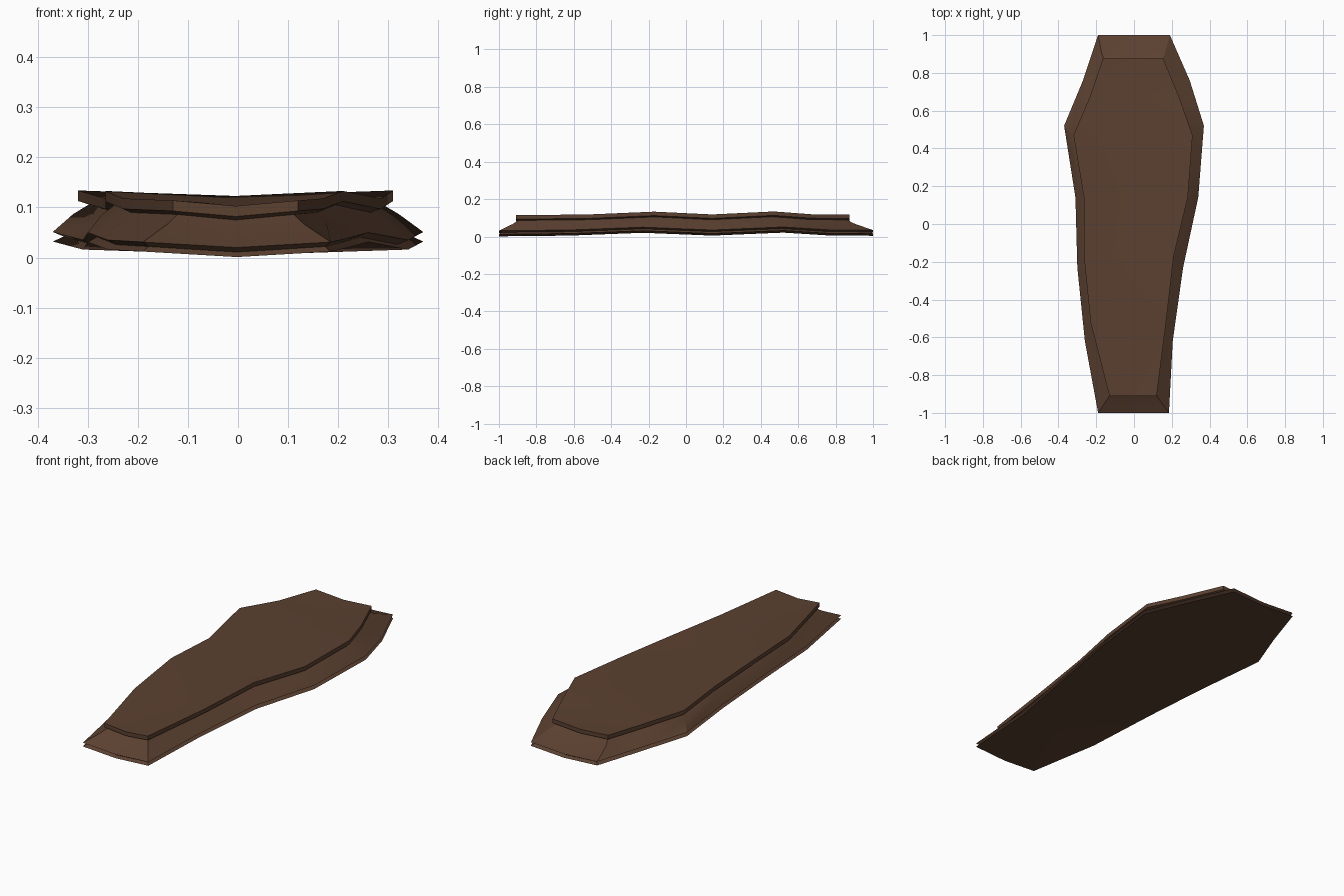
import bpy
import bmesh

cube = bpy.data.objects.get("Cube")
if cube:
    bpy.data.objects.remove(cube, do_unlink=True)

# Worn brown wood
wood = bpy.data.materials.new("dark brown wood")
wood.use_nodes = True
colour = (0.105, 0.052, 0.03, 1)
wood.diffuse_color = colour
bsdf = wood.node_tree.nodes["Principled BSDF"]
bsdf.inputs["Base Color"].default_value = colour
bsdf.inputs["Roughness"].default_value = 0.9

# Outline stations from foot to head: (y, left-hand x, right-hand x)
FLANGE = [(-1, -.19, .185), (-.62, -.26, .205), (-.23, -.30, .26), (.14, -.31, .34),
          (.52, -.37, .37), (.76, -.27, .295), (1, -.19, .19)]
PANEL = [(-.91, -.13, .12), (-.52, -.23, .17), (-.17, -.265, .21), (.14, -.265, .285),
         (.47, -.32, .31), (.67, -.235, .24), (.875, -.165, .155)]
WARP = [0, .004, .019, .004, .02, .005, .003]   # sagging of the old boards
DIP = .011                                      # hollow along the centre line

# Layers from the underside up: (blend flange to panel, x scale, y scale, z)
LAYERS = [(0, 1, 1, .012),        # lower lip
          (0, .94, .985, .022),   # groove
          (0, 1, 1, .031),        # upper lip
          (.82, 1, 1, .067),      # bevelled slope
          (1, .93, .985, .086),   # neck
          (1, 1, 1, .093),        # panel underside edge
          (1, 1, 1, .114)]        # panel top edge


def make_layer(bm, blend, sx, sy, z):
    rows = []
    for a, b, w in zip(FLANGE, PANEL, WARP):
        y, left, right = (p + (q - p) * blend for p, q in zip(a, b))
        rows.append([(left * sx, y * sy, z + w),
                     ((left + right) / 2 * sx, y * sy, z + w - DIP),
                     (right * sx, y * sy, z + w)])
    return [[bm.verts.new(p) for p in row] for row in rows]


def loop(rows):
    return ([r[0] for r in reversed(rows)] + [rows[0][1]]
            + [r[2] for r in rows] + [rows[-1][1]])


def cap(bm, rows):
    for r, s in zip(rows, rows[1:]):
        for i in range(2):
            bm.faces.new((r[i], r[i + 1], s[i + 1], s[i]))


# Coffin lid: lips, slope and raised panel
bm = bmesh.new()
layers = [make_layer(bm, *layer) for layer in LAYERS]
for low, high in zip(layers, layers[1:]):
    a, b = loop(low), loop(high)
    for i in range(len(a)):
        j = (i + 1) % len(a)
        bm.faces.new((a[i], a[j], b[j], b[i]))
cap(bm, layers[0])
cap(bm, layers[-1])
# Remove the unused centre points of the in-between layers
bmesh.ops.delete(bm, geom=[v for v in bm.verts if not v.link_faces], context='VERTS')
bmesh.ops.recalc_face_normals(bm, faces=bm.faces)
mesh = bpy.data.meshes.new("coffin_lid")
bm.to_mesh(mesh)
bm.free()
mesh.materials.append(wood)
lid = bpy.data.objects.new("coffin_lid", mesh)
bpy.context.collection.objects.link(lid)
bpy.context.view_layer.objects.active = lid
lid.select_set(True)
bpy.ops.object.shade_smooth_by_angle(angle=0.5)
